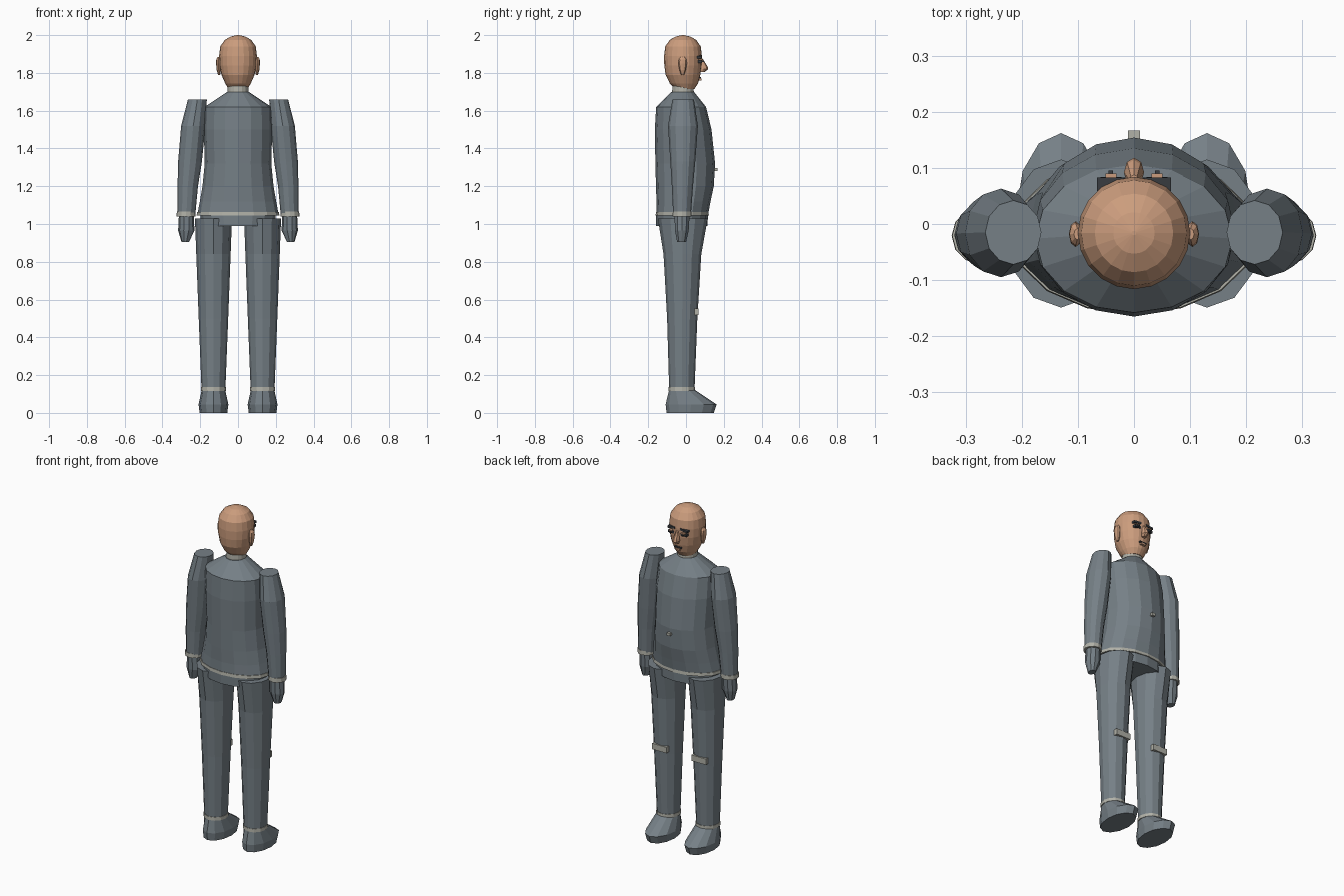
import bpy, bmesh, math


def material(name, rgb):
    m = bpy.data.materials.new(name)
    m.diffuse_color = (*rgb, 1)
    return m


SUIT = material("slate grey", (0.18, 0.215, 0.24))
TRIM = material("pale grey trim", (0.44, 0.44, 0.39))
SKIN = material("skin", (0.60, 0.335, 0.205))
DARK = material("charcoal", (0.04, 0.045, 0.052))


def finish(bm, name, mat):
    bmesh.ops.recalc_face_normals(bm, faces=bm.faces)
    me = bpy.data.meshes.new(name)
    bm.to_mesh(me)
    bm.free()
    me.materials.append(mat)
    ob = bpy.data.objects.new(name, me)
    bpy.context.collection.objects.link(ob)
    return ob


def loft(name, rings, sides, mat):
    """Stack of ellipses (z, centre x, centre y, radius x, radius y), capped."""
    bm = bmesh.new()
    loops = []
    for z, cx, cy, rx, ry in rings:
        loops.append([bm.verts.new((cx + rx * math.cos(2 * math.pi * i / sides),
                                    cy + ry * math.sin(2 * math.pi * i / sides), z))
                      for i in range(sides)])
    for a, b in zip(loops, loops[1:]):
        for i in range(sides):
            j = (i + 1) % sides
            bm.faces.new((a[i], a[j], b[j], b[i]))
    bm.faces.new(loops[0][::-1])
    bm.faces.new(loops[-1])
    return finish(bm, name, mat)


def box(name, loc, size, mat, tilt=0):
    bm = bmesh.new()
    bmesh.ops.create_cube(bm, size=1)
    bmesh.ops.scale(bm, vec=size, verts=bm.verts)
    ob = finish(bm, name, mat)
    ob.location = loc
    ob.rotation_euler = (0, tilt, 0)
    return ob


# Head: rounded skull narrowing to the jaw, and shirt collar
Y = -0.016
loft("head", [(1.715, 0, Y + .01, .05, .05), (1.745, 0, Y + .005, .068, .075), (1.79, 0, Y, .088, .092),
              (1.84, 0, Y, .098, .099), (1.89, 0, Y, .1, .1), (1.94, 0, Y, .094, .094),
              (1.975, 0, Y, .07, .07), (1.993, 0, Y, .037, .037), (2.0, 0, Y, .004, .004)], 20, SKIN)
loft("collar", [(1.68, 0, Y, .056, .058), (1.73, 0, Y, .054, .056)], 16, TRIM)

# Nose: narrow bridge widening to the tip
loft("nose", [(1.805, 0, .085, .012, .014), (1.82, 0, .092, .018, .026), (1.835, 0, .09, .016, .024),
              (1.875, 0, .078, .008, .01)], 8, SKIN)
box("mouth", (0, .074, 1.775), (.045, .012, .007), DARK)
box("lower_lip", (0, .075, 1.765), (.032, .014, .009), SKIN)

# Jacket body, hem and button
loft("jacket", [(1.05, 0, -.02, .215, .137), (1.12, 0, -.013, .202, .143), (1.2, 0, -.006, .188, .153),
                (1.32, 0, -.004, .176, .158), (1.5, 0, -.015, .181, .15), (1.62, 0, -.026, .176, .132),
                (1.70, 0, -.018, .056, .06)], 16, SUIT)
loft("jacket_hem", [(1.045, 0, -.02, .219, .141), (1.063, 0, -.02, .217, .139)], 16, TRIM)
loft("pelvis", [(.99, 0, -.022, .195, .136), (1.05, 0, -.022, .2, .138)], 16, SUIT)
box("jacket_button", (0, .158, 1.288), (.022, .018, .016), TRIM)

for s, side in ((-1, "left"), (1, "right")):
    # Face details
    loft(side + "_ear", [(1.79, s * .1, -.018, .006, .008), (1.815, s * .102, -.018, .011, .017),
                         (1.85, s * .104, -.018, .012, .023), (1.872, s * .104, -.018, .011, .02),
                         (1.885, s * .101, -.018, .006, .01)], 8, SKIN)
    box(side + "_eyebrow", (s * .041, .071, 1.886), (.048, .024, .012), DARK, s * .12)
    box(side + "_eye", (s * .041, .074, 1.86), (.038, .02, .014), DARK)
    box(side + "_eyelid", (s * .041, .08, 1.87), (.02, .02, .006), SKIN)
    box(side + "_pupil", (s * .041, .088, 1.861), (.008, .014, .008), DARK)

    # Arm, cuff and mitten hand
    loft(side + "_arm", [(1.05, s * .273, -.021, .047, .047), (1.2, s * .266, -.019, .054, .056),
                         (1.33, s * .254, -.017, .063, .066), (1.52, s * .237, -.016, .064, .079),
                         (1.66, s * .215, -.015, .05, .057)], 12, SUIT)
    loft(side + "_cuff", [(1.04, s * .275, -.021, .05, .05), (1.065, s * .275, -.021, .049, .049)], 12, TRIM)
    loft(side + "_hand", [(.905, s * .279, -.023, .02, .025), (.965, s * .274, -.022, .043, .038),
                          (1.045, s * .273, -.021, .04, .042)], 10, SUIT)

    # Trouser leg, ankle band, knee plate and shoe
    loft(side + "_leg", [(.12, s * .13, -.022, .063, .067), (.5, s * .13, -.02, .078, .08),
                         (.84, s * .13, -.019, .091, .1), (1.03, s * .13, -.017, .098, .132)], 12, SUIT)
    loft(side + "_ankle_band", [(.117, s * .13, -.022, .067, .071), (.137, s * .13, -.022, .066, .07)], 12, TRIM)
    box(side + "_knee_plate", (s * .13, .056, .535), (.095, .022, .035), TRIM)
    loft(side + "_shoe", [(0, s * .13, .022, .073, .125), (.045, s * .13, .027, .079, .135),
                          (.122, s * .13, -.021, .062, .068)], 12, SUIT)
